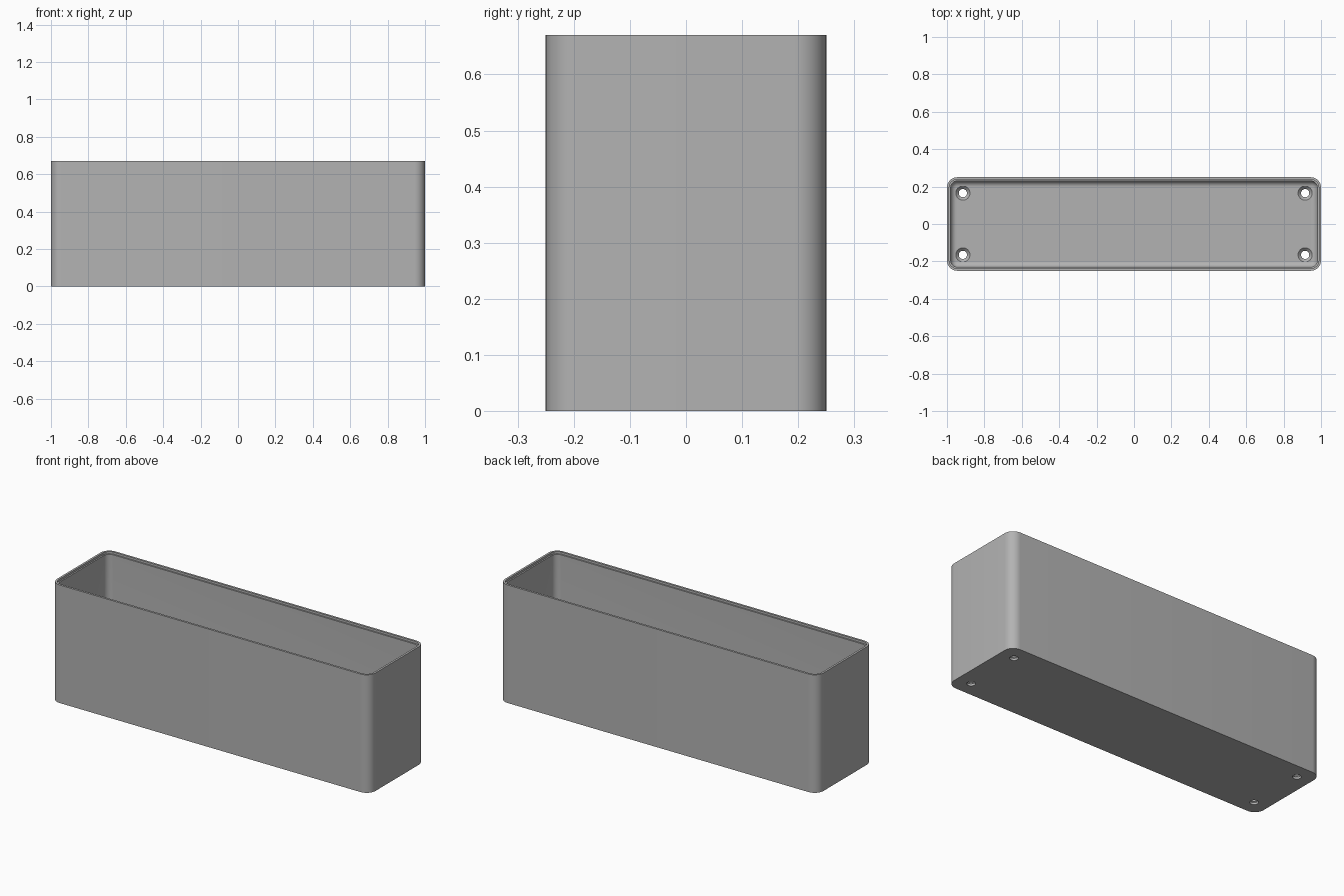
import bpy
import bmesh
from math import cos, sin, pi

cube = bpy.data.objects.get("Cube")
if cube:
    bpy.data.objects.remove(cube, do_unlink=True)

HALF_X, HALF_Y, HEIGHT = 1.0, 0.25, 0.67
CORNER, WALL, FLOOR, FILLET = 0.055, 0.02, 0.03, 0.032
STEPS = 10  # segments per rounded corner

grey = bpy.data.materials.new("light_grey")
grey.use_nodes = True
colour = (0.45, 0.45, 0.45, 1)
grey.diffuse_color = colour
grey.node_tree.nodes["Principled BSDF"].inputs["Base Color"].default_value = colour


def add_ring(bm, inset, z):
    """Rounded rectangle, moved inwards by inset."""
    radius = CORNER - inset
    ring = []
    for i, (sx, sy) in enumerate([(1, 1), (-1, 1), (-1, -1), (1, -1)]):
        for k in range(STEPS + 1):
            a = (i + k / STEPS) * pi / 2
            ring.append(bm.verts.new((sx * (HALF_X - CORNER) + radius * cos(a),
                                      sy * (HALF_Y - CORNER) + radius * sin(a), z)))
    return ring


def bridge(bm, rings):
    for low, high in zip(rings, rings[1:]):
        n = len(low)
        for i in range(n):
            j = (i + 1) % n
            bm.faces.new((low[i], low[j], high[j], high[i]))


def make_object(name, bm):
    bmesh.ops.recalc_face_normals(bm, faces=bm.faces)
    mesh = bpy.data.meshes.new(name)
    bm.to_mesh(mesh)
    bm.free()
    mesh.materials.append(grey)
    obj = bpy.data.objects.new(name, mesh)
    bpy.context.collection.objects.link(obj)
    return obj


# Box: outer wall, stepped rim, inner wall, rounded inner floor edge
profile = [(0, 0), (0, HEIGHT), (0.012, HEIGHT), (0.012, HEIGHT - 0.012),
           (WALL, HEIGHT - 0.012)]
for k in range(9):
    a = k / 8 * pi / 2
    profile.append((WALL + FILLET * (1 - cos(a)), FLOOR + FILLET * (1 - sin(a))))
bm = bmesh.new()
rings = [add_ring(bm, inset, z) for inset, z in profile]
bridge(bm, rings)
bm.faces.new(rings[0])
bm.faces.new(rings[-1])
box = make_object("open_box", bm)

# Countersunk screw holes through the floor
bm = bmesh.new()
hole = [(0.022, -0.02), (0.022, 0.012), (0.038, FLOOR - 0.002), (0.038, FLOOR + 0.03)]
for x in (-0.915, 0.915):
    for y in (-0.165, 0.165):
        rings = [[bm.verts.new((x + r * cos(k * pi / 16), y + r * sin(k * pi / 16), z))
                  for k in range(32)] for r, z in hole]
        bridge(bm, rings)
        bm.faces.new(rings[0])
        bm.faces.new(rings[-1])
cutter = make_object("screw_hole_cutter", bm)
cutter.hide_render = True

cut = box.modifiers.new("screw_holes", "BOOLEAN")
cut.operation = "DIFFERENCE"
cut.solver = "EXACT"
cut.object = cutter
bpy.ops.object.select_all(action="DESELECT")
box.select_set(True)
bpy.context.view_layer.objects.active = box
bpy.ops.object.modifier_apply(modifier=cut.name)
bpy.data.objects.remove(cutter, do_unlink=True)
bpy.ops.object.shade_smooth_by_angle(angle=pi / 6)
